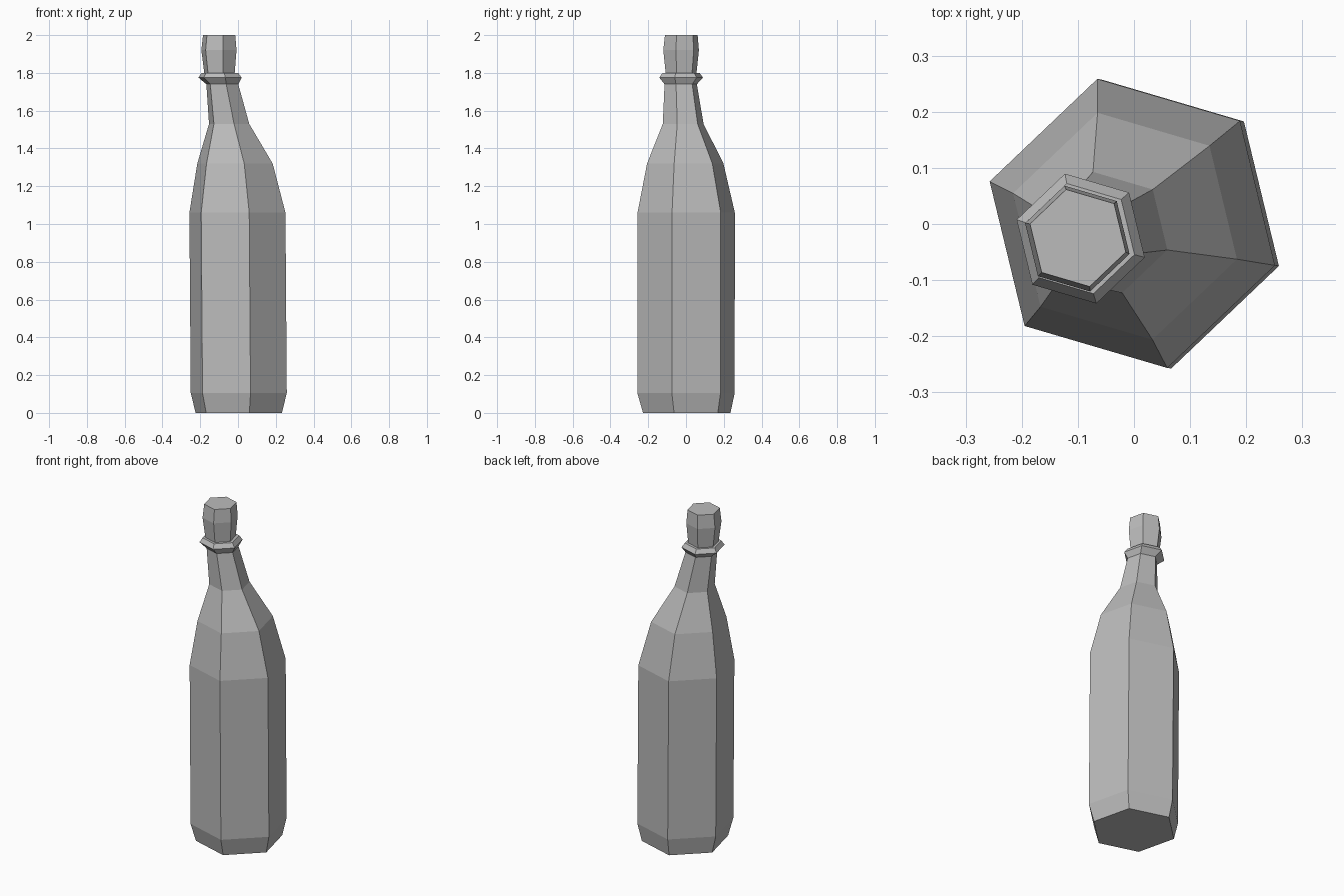
import bpy, bmesh, math

if "Cube" in bpy.data.objects:
    bpy.data.objects.remove(bpy.data.objects["Cube"])

SIDES = 6
TURN = math.radians(43.6)

grey = bpy.data.materials.new("plain_grey")
grey.diffuse_color = (0.5, 0.5, 0.5, 1)
grey.use_nodes = True
grey.node_tree.nodes["Principled BSDF"].inputs["Base Color"].default_value = grey.diffuse_color


def loft(name, rings):
    """Capped six-sided loft through rings of (z, centre x, centre y, radius)."""
    bm = bmesh.new()
    loops = []
    for z, cx, cy, r in rings:
        angles = [TURN + i * math.tau / SIDES for i in range(SIDES)]
        loops.append([bm.verts.new((cx + r * math.cos(a), cy + r * math.sin(a), z))
                      for a in angles])
    for low, high in zip(loops, loops[1:]):
        for i in range(SIDES):
            j = (i + 1) % SIDES
            bm.faces.new((low[i], low[j], high[j], high[i]))
    bm.faces.new(loops[0][::-1])
    bm.faces.new(loops[-1])
    mesh = bpy.data.meshes.new(name)
    bm.to_mesh(mesh)
    bm.free()
    mesh.materials.append(grey)
    obj = bpy.data.objects.new(name, mesh)
    bpy.context.collection.objects.link(obj)
    return obj


# Leaning bottle in one skin: body, shoulder, neck, collar and stopper
loft("bottle", [
    (0.00, 0.004, 0.004, 0.238),    # chamfered foot
    (0.105, 0.004, 0.000, 0.265),   # body
    (1.06, -0.003, 0.001, 0.265),
    (1.32, -0.016, -0.004, 0.208),  # shoulder
    (1.53, -0.047, -0.015, 0.111),
    (1.74, -0.083, -0.028, 0.088),  # neck
    (1.775, -0.095, -0.026, 0.119), # collar
    (1.80, -0.096, -0.026, 0.101),
    (1.80, -0.098, -0.026, 0.084),  # stopper
    (1.92, -0.101, -0.026, 0.097),
    (2.00, -0.100, -0.025, 0.089),
])
